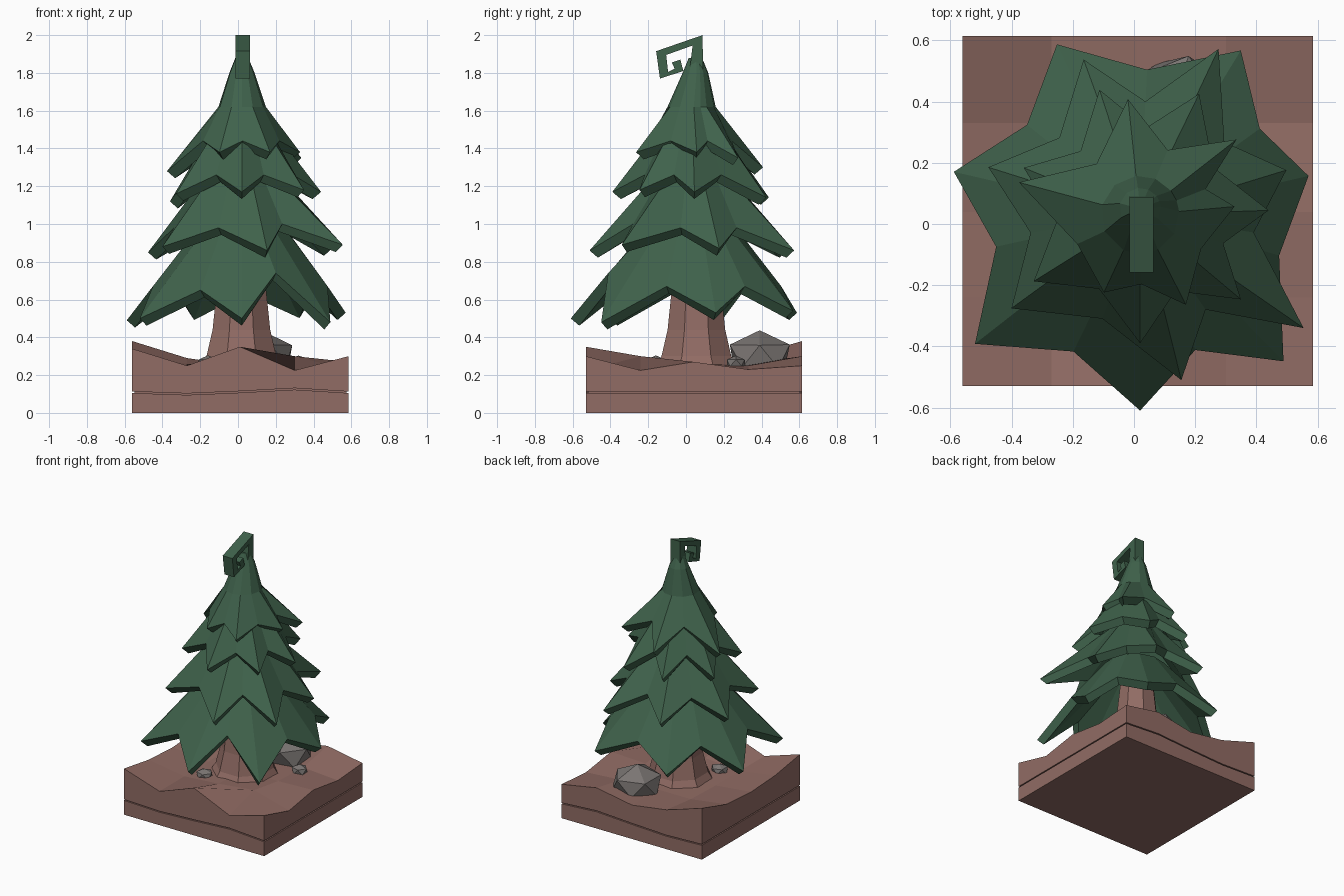
import bpy, bmesh, math, random
from mathutils import Vector

if "Cube" in bpy.data.objects:
    bpy.data.objects.remove(bpy.data.objects["Cube"])

random.seed(4)


def material(name, rgb):
    m = bpy.data.materials.new(name)
    m.diffuse_color = (*rgb, 1)
    m.use_nodes = True
    m.node_tree.nodes["Principled BSDF"].inputs["Base Color"].default_value = m.diffuse_color
    return m


GREEN = material("pine green", (0.050, 0.122, 0.071))
BROWN = material("earth brown", (0.285, 0.150, 0.128))
GREY = material("stone grey", (0.195, 0.178, 0.170))


def finish(bm, name, mat):
    bmesh.ops.recalc_face_normals(bm, faces=bm.faces)
    me = bpy.data.meshes.new(name)
    bm.to_mesh(me)
    bm.free()
    me.materials.append(mat)
    ob = bpy.data.objects.new(name, me)
    bpy.context.collection.objects.link(ob)
    return ob


def loft(bm, rings):
    """Join rings of points with quads and cap both ends."""
    vs = [[bm.verts.new(p) for p in ring] for ring in rings]
    n = len(vs[0])
    for a, b in zip(vs, vs[1:]):
        for i in range(n):
            j = (i + 1) % n
            bm.faces.new((a[i], a[j], b[j], b[i]))
    bm.faces.new(vs[0])
    bm.faces.new(vs[-1])


# ---- ground block: two layers with a thin seam between them
XS = [-0.56, -0.27, 0.01, 0.30, 0.585]
YS = [-0.53, -0.24, 0.04, 0.33, 0.615]
TOP = [[0.34, 0.25, 0.35, 0.225, 0.30],
       [0.295, 0.25, 0.27, 0.30, 0.225],
       [0.28, 0.25, 0.27, 0.26, 0.27],
       [0.30, 0.26, 0.26, 0.25, 0.23],
       [0.38, 0.29, 0.25, 0.30, 0.25]]
SEAM = [0.11, 0.10, 0.112, 0.128, 0.11]


def slab(name, low, high, inset=0.0):
    bm = bmesh.new()
    grids = []
    for height in (low, high):
        grids.append([[bm.verts.new((x * (1 - inset), y * (1 - inset), height(i, j)))
                       for i, x in enumerate(XS)] for j, y in enumerate(YS)])
    for g in grids:
        for j in range(4):
            for i in range(4):
                bm.faces.new((g[j][i], g[j][i + 1], g[j + 1][i + 1], g[j + 1][i]))
    rim = [(i, 0) for i in range(4)] + [(4, j) for j in range(4)]
    rim += [(4 - i, 4) for i in range(4)] + [(0, 4 - j) for j in range(4)]
    a, b = grids
    for (i, j), (k, l) in zip(rim, rim[1:] + rim[:1]):
        bm.faces.new((a[j][i], a[l][k], b[l][k], b[j][i]))
    return finish(bm, name, BROWN)


slab("lower_ground", lambda i, j: 0, lambda i, j: SEAM[i] - 0.005)
slab("ground_seam", lambda i, j: SEAM[i] - 0.02, lambda i, j: SEAM[i] + 0.02, 0.02)
slab("upper_ground", lambda i, j: SEAM[i] + 0.003, lambda i, j: TOP[j][i])

# ---- trunk: eight sides, flared at the roots
bm = bmesh.new()
rings = []
for r, z in ((0.25, 0.22), (0.20, 0.30), (0.165, 0.44), (0.145, 0.62), (0.115, 0.9)):
    rings.append([(0.018 + r * math.cos(math.radians(22.5 + 45 * k)),
                   0.055 + r * math.sin(math.radians(22.5 + 45 * k)), z) for k in range(8)])
loft(bm, rings)
finish(bm, "trunk", BROWN)


# ---- branch tiers: star-shaped skirts with a thick rim
def tier(name, tips, notch, inner, rim=(0.045, 0.038)):
    """tips: (angle, radius, z, optional z of next notch); inner: (radius, z) going up."""
    star = []
    for k, (a, r, z, *nz) in enumerate(tips):
        half = ((tips[(k + 1) % len(tips)][0] - a) % 360) / 2
        star.append((a, r, z))
        star.append((a + half, notch[0] * random.uniform(0.97, 1.03), nz[0] if nz else notch[1]))

    def pt(a, r, z):
        t = math.radians(a)
        return (0.02 + r * math.cos(t), 0.03 + r * math.sin(t) + 0.02 * (z > 1.7), z)

    outer = [pt(*s) for s in star]
    under = [pt(a, r - rim[0], z - rim[1]) for a, r, z in star]
    ups = [[pt(a, r, z) for a, _, _ in star] for r, z in inner]
    roof = [pt(a, inner[0][0] * 0.75, inner[0][1] - 0.05) for a, _, _ in star]
    bm = bmesh.new()
    loft(bm, [roof, under, outer] + ups)
    finish(bm, name, GREEN)


tier("branch_tier_1",
     [(-90, 0.64, 0.50, 0.74), (-45.6, 0.67, 0.48), (13, 0.565, 0.53), (58.5, 0.63, 0.54),
      (116, 0.62, 0.53), (167, 0.625, 0.49), (218, 0.685, 0.50, 0.65)],
     (0.485, 0.67), [(0.22, 1.0)])
tier("branch_tier_2",
     [(-76, 0.557, 0.86, 1.0), (-34.7, 0.65, 0.89), (17, 0.50, 0.87), (64.7, 0.60, 0.86),
      (110, 0.54, 0.86), (162.6, 0.52, 0.85), (216, 0.52, 0.88)],
     (0.37, 0.98), [(0.16, 1.3)])
tier("branch_tier_3",
     [(-90, 0.42, 1.17), (-40, 0.43, 1.18), (2, 0.42, 1.17), (64, 0.44, 1.14),
      (108, 0.43, 1.14), (158, 0.41, 1.12), (212, 0.41, 1.16)],
     (0.28, 1.26), [(0.12, 1.56)])
tier("branch_tier_4",
     [(-115, 0.28, 1.38), (-63, 0.33, 1.38), (5, 0.31, 1.38), (38, 0.40, 1.35),
      (96, 0.38, 1.30), (165, 0.41, 1.28)],
     (0.225, 1.44), [(0.128, 1.62), (0.068, 1.80), (0.035, 1.88)])

# ---- square curl at the tree top, extruded across x
CURL = [(0.09, 1.78), (0.088, 2.0), (-0.158, 1.915), (-0.138, 1.77), (-0.014, 1.81),
        (-0.03, 1.87), (-0.075, 1.855), (-0.06, 1.822), (-0.095, 1.805),
        (-0.105, 1.895), (0.035, 1.945), (0.015, 1.78)]
bm = bmesh.new()
loft(bm, [[(x, y, z) for y, z in CURL] for x in (-0.014, 0.064)])
finish(bm, "top_curl", GREEN)


# ---- rocks: jittered low-poly balls
def rock(name, loc, size):
    bm = bmesh.new()
    bmesh.ops.create_icosphere(bm, subdivisions=1, radius=1)
    for v in bm.verts:
        v.co *= random.uniform(0.92, 1.12)
        v.co = Vector(c * s + l for c, s, l in zip(v.co, size, loc))
    finish(bm, name, GREY)


rock("large_rock", (0.125, 0.39, 0.30), (0.175, 0.17, 0.125))
rock("small_rock_right", (0.32, 0.265, 0.265), (0.058, 0.058, 0.04))
rock("small_rock_left", (-0.16, -0.16, 0.265), (0.06, 0.06, 0.04))
